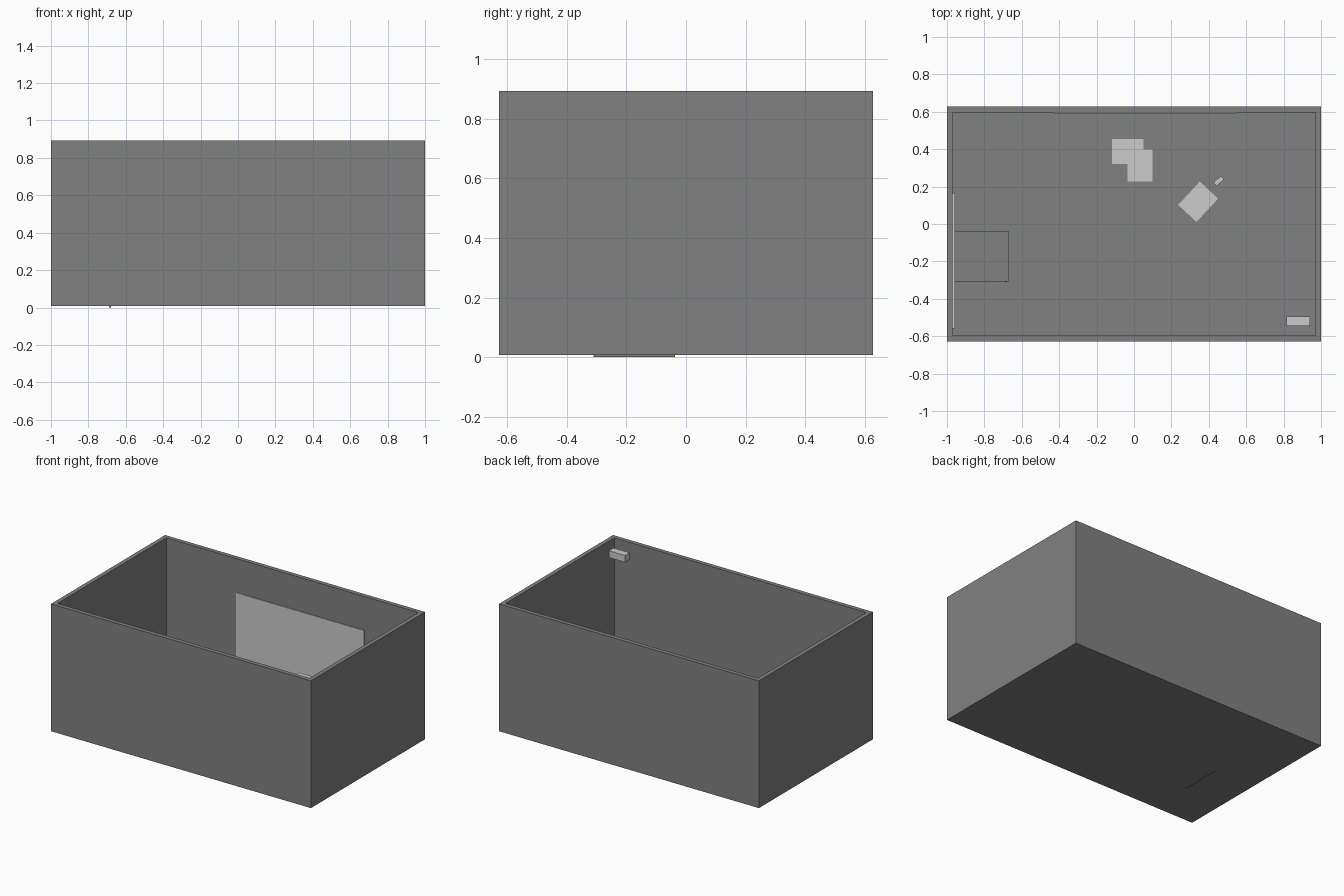
import bpy, math

if "Cube" in bpy.data.objects:
    bpy.data.objects.remove(bpy.data.objects["Cube"])

dark = bpy.data.materials.new("dark_grey")
dark.diffuse_color = (0.22, 0.22, 0.22, 1)
dark.use_nodes = True
dark.node_tree.nodes["Principled BSDF"].inputs["Base Color"].default_value = dark.diffuse_color


def box(name, x, y, z, angle=0, mat=None):
    """Box from (min, max) ranges, optionally turned about z."""
    bpy.ops.mesh.primitive_cube_add(size=1)
    o = bpy.context.object
    o.name = name
    o.location = [(a + b) / 2 for a, b in (x, y, z)]
    o.scale = [b - a for a, b in (x, y, z)]
    o.rotation_euler.z = math.radians(angle)
    if mat:
        o.data.materials.append(mat)
    return o


def turned(name, cx, cy, w, d, z0, z1, angle):
    return box(name, (cx - w / 2, cx + w / 2), (cy - d / 2, cy + d / 2), (z0, z1), angle)


# Open-topped room: floor and walls cut from one solid block
X, Y, T, B, H = 1.0, 0.627, 0.03, 0.007, 0.892
room = box("room_shell", (-X, X), (-Y, Y), (B, H), mat=dark)
cutter = box("room_cutter", (-X + T, X - T), (-Y + T, Y - T), (B + T, H + 0.2), mat=dark)
cutter.hide_render = True
mod = room.modifiers.new("hollow", "BOOLEAN")
mod.operation = "DIFFERENCE"
mod.solver = "EXACT"
mod.object = cutter
bpy.context.view_layer.objects.active = room
bpy.ops.object.modifier_apply(modifier=mod.name)
bpy.data.objects.remove(cutter)
floor = B + T

# Large panel on the back wall
box("back_wall_panel", (-0.43, 0.555), (0.592, 0.596), (0.12, 0.657))

# Long low board on the left wall
box("left_wall_board", (-0.97, -0.956), (-0.56, 0.165), (0.12, 0.42))

# Wall desk: top plus a front support reaching through the floor
box("desk_top", (-0.97, -0.67), (-0.308, -0.037), (0.225, 0.24), mat=dark)
box("desk_support", (-0.69, -0.68), (-0.31, -0.037), (0, 0.225), mat=dark)

# Unit mounted high in the front right corner
box("corner_unit", (0.815, 0.94), (-0.545, -0.495), (0.802, 0.85))

# Sheets and a small block on the floor
turned("sheet_a", -0.034, 0.388, 0.167, 0.134, floor, floor + 0.004, 0)
turned("sheet_b", 0.031, 0.313, 0.134, 0.170, floor, floor + 0.005, 0)
turned("sheet_c", 0.343, 0.119, 0.170, 0.134, floor, floor + 0.004, 47)
turned("small_block", 0.453, 0.230, 0.052, 0.025, floor, floor + 0.02, 42)
